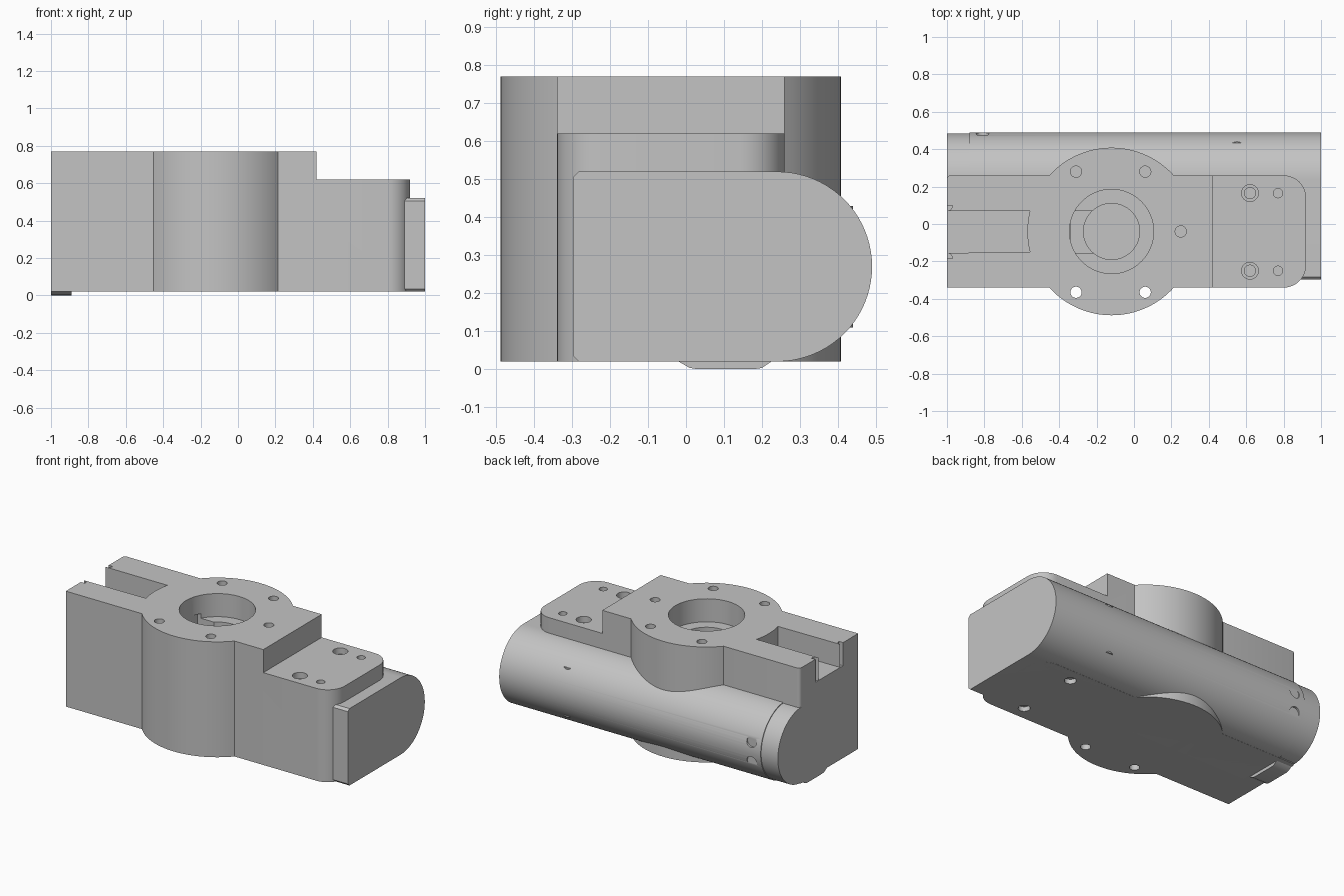
import bpy, bmesh
from math import sin, cos, pi, asin, radians, hypot
from mathutils import Vector

cube = bpy.data.objects.get("Cube")
if cube:
    bpy.data.objects.remove(cube, do_unlink=True)

GREY = (0.55, 0.55, 0.55, 1)
mat = bpy.data.materials.new("plain grey")
mat.use_nodes = True
mat.diffuse_color = GREY
mat.node_tree.nodes["Principled BSDF"].inputs["Base Color"].default_value = GREY


def arc(cx, cy, r, a0, a1, n):
    return [(cx + r * cos(a0 + (a1 - a0) * i / n), cy + r * sin(a0 + (a1 - a0) * i / n))
            for i in range(n + 1)]


def prism(name, outline, lo, hi, axis="z"):
    """Extrude a closed outline: (x, y) along z, (y, z) along x, or (x, z) along y."""
    place = {"z": lambda p, q, t: (p, q, t),
             "x": lambda p, q, t: (t, p, q),
             "y": lambda p, q, t: (p, t, q)}[axis]
    bm = bmesh.new()
    base = bm.faces.new([bm.verts.new(place(p, q, lo)) for p, q in outline])
    top = bmesh.ops.extrude_face_region(bm, geom=[base])["geom"]
    verts = [v for v in top if isinstance(v, bmesh.types.BMVert)]
    bmesh.ops.translate(bm, verts=verts, vec=Vector(place(0, 0, hi - lo)))
    bmesh.ops.recalc_face_normals(bm, faces=bm.faces)
    mesh = bpy.data.meshes.new(name)
    bm.to_mesh(mesh)
    bm.free()
    mesh.materials.append(mat)
    ob = bpy.data.objects.new(name, mesh)
    bpy.context.collection.objects.link(ob)
    return ob


def rod(name, x, y, r, lo, hi, axis="z", n=32):
    return prism(name, arc(x, y, r, 0, 2 * pi * (n - 1) / n, n - 1), lo, hi, axis)


def rect(x0, x1, y0, y1):
    return [(x0, y0), (x1, y0), (x1, y1), (x0, y1)]


def activate(ob):
    bpy.ops.object.select_all(action="DESELECT")
    ob.select_set(True)
    bpy.context.view_layer.objects.active = ob


def cut(ob, cutters):
    activate(ob)
    for c in cutters:
        c.hide_render = True
        m = ob.modifiers.new("cut", "BOOLEAN")
        m.operation = "DIFFERENCE"
        m.solver = "EXACT"
        m.object = c
        bpy.ops.object.modifier_apply(modifier=m.name)


def discard(cutters):
    for c in cutters:
        bpy.data.objects.remove(c, do_unlink=True)


# Main dimensions
CX, CY, BOSS = -0.12, -0.04, 0.448
FRONT, BACK, END = -0.34, 0.26, 0.92
BASE, SHELF, TOP = 0.02, 0.62, 0.77
POCKET = 0.53
corner = 0.12
a = asin((BACK - CY) / BOSS)

# Housing: bar with a round boss and rounded shelf end
outline = [(-1, FRONT)]
outline += arc(CX, CY, BOSS, pi + a, 2 * pi - a, 40)
outline += arc(END - corner, FRONT + corner, corner, -pi / 2, 0, 10)
outline += arc(END - corner, BACK - corner, corner, 0, pi / 2, 10)
outline += arc(CX, CY, BOSS, a, pi - a, 40)
outline += arc(-0.98, BACK - 0.02, 0.02, pi / 2, pi, 4)
housing = prism("housing", outline, BASE, TOP)

# Slot with a curved inner end and flared mouth
s0, s1, flare = -0.155, 0.07, 0.03
b = asin((s1 - CY) / 0.45)
slot = [(-1.1, s0 - flare), (-1, s0 - flare)]
slot += arc(-1 + 0, s0 - flare, flare, pi / 2, 0, 5)[::-1]
slot += arc(CX, CY, 0.45, pi + b, pi - b, 12)
slot += arc(-1 + 0, s1 + flare, flare, 0, -pi / 2, 5)[::-1]
slot += [(-1, s1 + flare), (-1.1, s1 + flare)]
# keep only distinct neighbouring points
slot = [p for i, p in enumerate(slot) if hypot(p[0] - slot[i - 1][0], p[1] - slot[i - 1][1]) > 1e-4]

cutters = [
    prism("shelf_cut", rect(0.42, 1.2, -1, 1), SHELF, 1),
    prism("slot_cut", slot, SHELF, 1),
    rod("bore_cut", CX, CY, 0.225, SHELF, 1, n=64),
    rod("inner_bore_cut", CX, CY, 0.15, POCKET, 0.9, n=64),
    prism("channel_cut", rect(-0.34, CX, s0, s1), 0.57, 0.65),
    rod("side_hole_cut", 0.25, CY, 0.03, 0.6, 1),
]
for x in (-0.31, 0.06):
    cutters.append(rod("front_bolt_cut", x, -0.365, 0.03, -1, 1))
    cutters.append(rod("back_bolt_cut", x, 0.28, 0.03, 0.6, 1))
for y in (0.165, -0.25):
    cutters.append(rod("screw_head_cut", 0.62, y, 0.045, 0.58, 1))
    cutters.append(rod("screw_cut", 0.62, y, 0.03, POCKET, 1))
    cutters.append(rod("pin_cut", 0.77, y, 0.025, 0.57, 1))
cut(housing, cutters)
discard(cutters)


# Tube: flat front with small chamfers, half-round back
def d_profile(inset):
    r = 0.25 - inset
    f, z0, z1, c = -0.298 + inset, 0.27 - r, 0.27 + r, 0.015
    return ([(f, z0 + c), (f + c, z0)] + arc(0.24, 0.27, r, -pi / 2, pi / 2, 40)
            + [(f + c, z1), (f, z1 - c)])


tube = prism("tube", d_profile(0), -0.88, 1, "x")
cap = prism("tube_end_cap", d_profile(0.005), -1, -0.87, "x")

# Shallow round recesses on the back of the tube
dimples = [rod("dimple_cut", -0.81, z, 0.035, 0.475, 0.6, "y") for z in (0.2, 0.33)]
cut(tube, dimples)
discard(dimples)

# Screw recesses in the underside
under = [rod("under_cut", 0.62, y, 0.035, -0.1, 0.05) for y in (0.165, -0.25)]
for ob in (housing, tube):
    cut(ob, under)
discard(under)

# Small side boss and foot
side_boss = rod("side_boss", 0.55, 0.39, 0.05, 0.11, 0.43)
foot = prism("foot", [(-0.02, 0.02), (0.01, 0.003), (0.03, 0), (0.18, 0), (0.2, 0.003), (0.225, 0.02)],
             -1, -0.89, "x")

for ob in (housing, tube, cap, side_boss, foot):
    activate(ob)
    bpy.ops.object.shade_smooth_by_angle(angle=radians(30))
